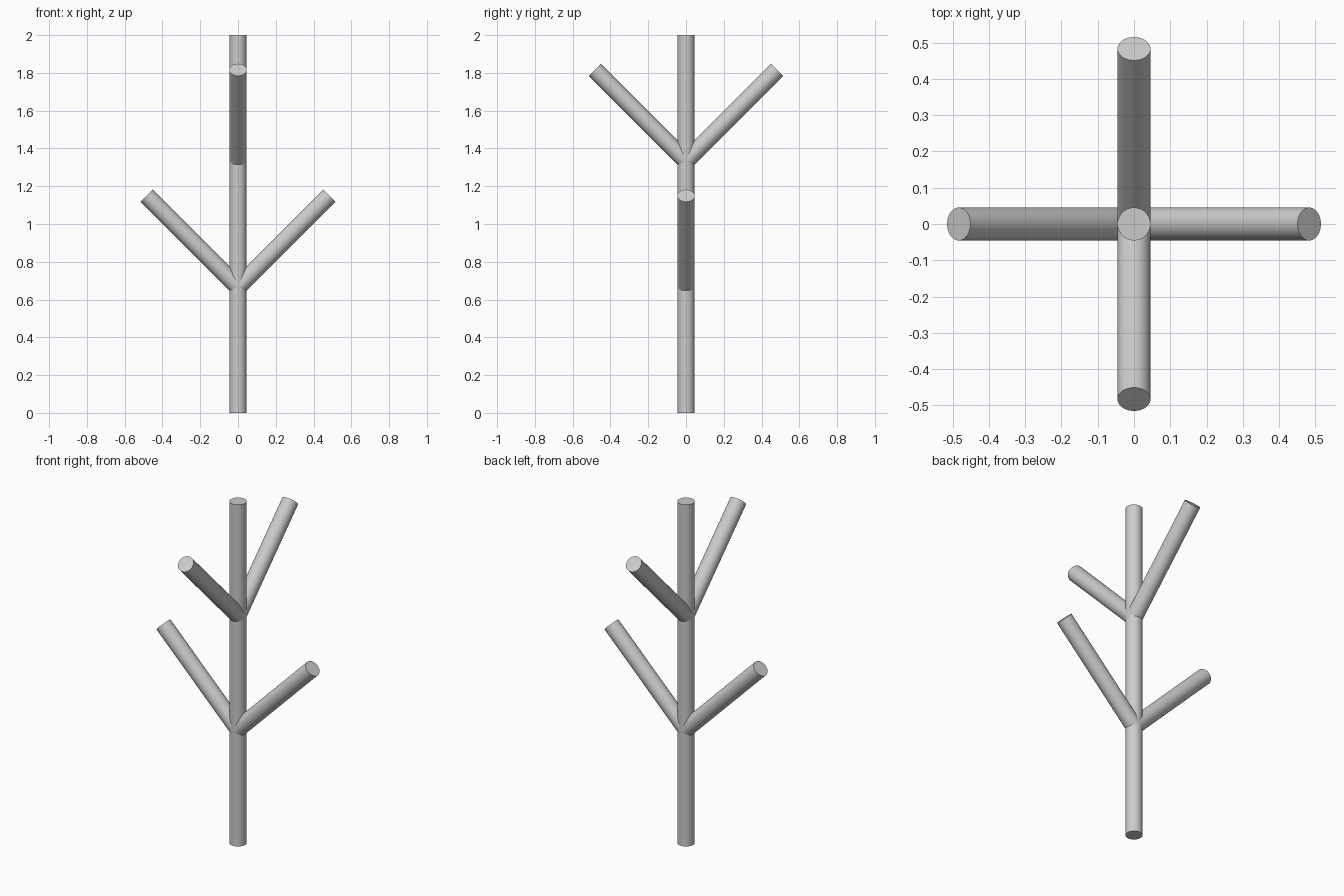
import bpy
import math
from mathutils import Vector

cube = bpy.data.objects.get("Cube")
if cube:
    bpy.data.objects.remove(cube, do_unlink=True)

RADIUS = 0.0455
REACH = 0.483  # horizontal and vertical reach of each branch

grey = bpy.data.materials.new("plain_grey")
grey.use_nodes = True
colour = (0.6, 0.6, 0.6, 1)
grey.diffuse_color = colour
grey.node_tree.nodes["Principled BSDF"].inputs["Base Color"].default_value = colour


def rod(name, start, end):
    """Capped round rod between two points."""
    start, end = Vector(start), Vector(end)
    axis = end - start
    bpy.ops.mesh.primitive_cylinder_add(
        vertices=32, radius=RADIUS, depth=axis.length, location=(start + end) / 2,
        rotation=axis.to_track_quat("Z", "Y").to_euler())
    obj = bpy.context.object
    obj.name = name
    obj.data.materials.append(grey)
    bpy.ops.object.shade_smooth_by_angle(angle=math.radians(30))


# Upright trunk
rod("trunk", (0, 0, 0), (0, 0, 2))

# Lower pair spreads sideways, upper pair spreads front and back
branches = [
    ("lower_left_branch", 1, 0, 2 / 3),
    ("lower_right_branch", -1, 0, 2 / 3),
    ("upper_front_branch", 0, -1, 4 / 3),
    ("upper_back_branch", 0, 1, 4 / 3),
]
for name, dx, dy, z in branches:
    rod(name, (0, 0, z), (dx * REACH, dy * REACH, z + REACH))
